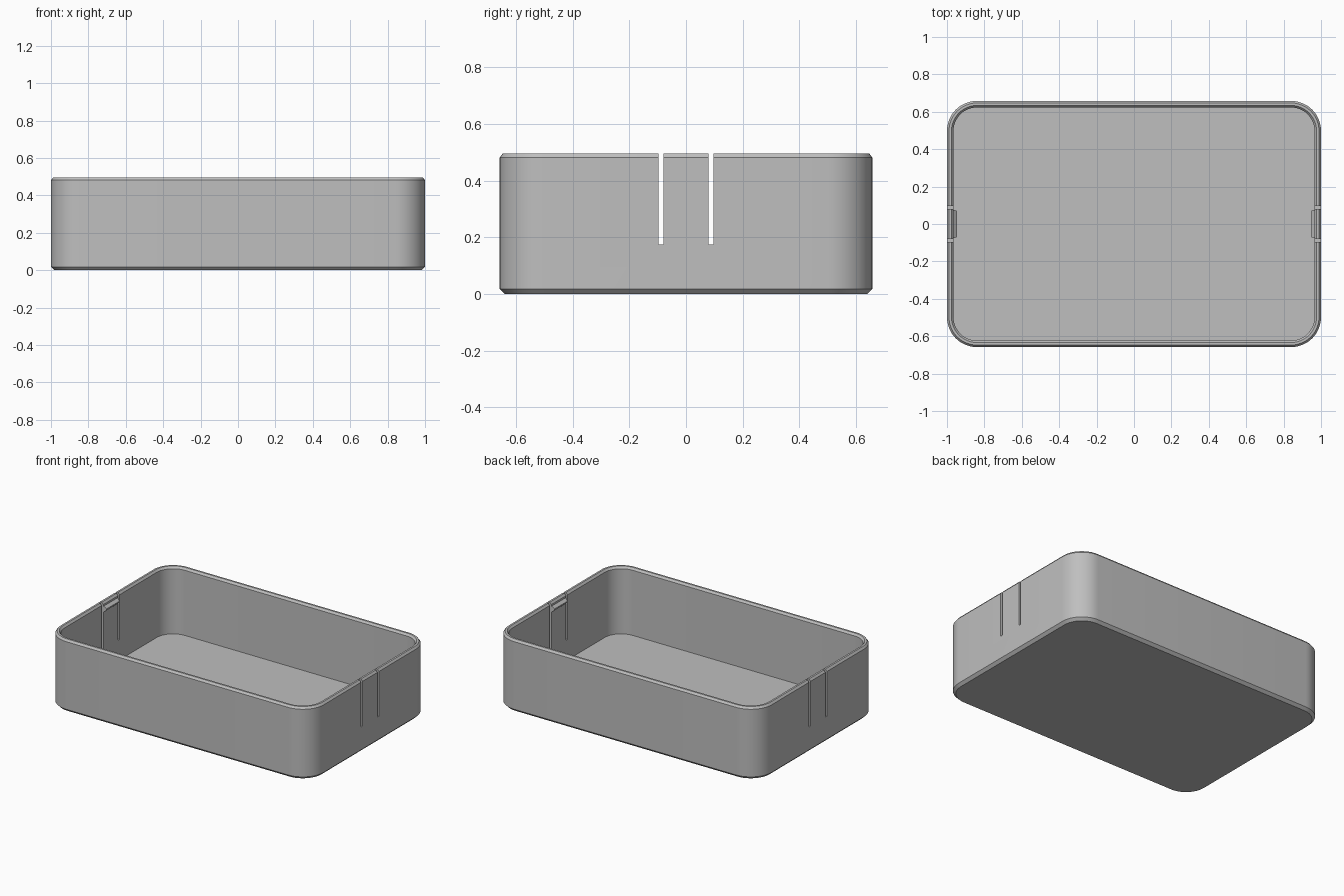
import bpy, bmesh
from math import cos, sin, pi, radians

if "Cube" in bpy.data.objects:
    bpy.data.objects.remove(bpy.data.objects["Cube"])

HALF_X, HALF_Y, HEIGHT = 1.0, 0.658, 0.495
RADIUS, WALL, STEPS = 0.16, 0.035, 12

grey = bpy.data.materials.new("plain_grey")
grey.use_nodes = True
grey.diffuse_color = (0.52, 0.52, 0.52, 1)
grey.node_tree.nodes["Principled BSDF"].inputs["Base Color"].default_value = (0.52, 0.52, 0.52, 1)


def finish(name, bm):
    """Turn a bmesh into a linked grey object."""
    bmesh.ops.recalc_face_normals(bm, faces=bm.faces)
    mesh = bpy.data.meshes.new(name)
    bm.to_mesh(mesh)
    bm.free()
    mesh.materials.append(grey)
    obj = bpy.data.objects.new(name, mesh)
    bpy.context.collection.objects.link(obj)
    return obj


def activate(obj):
    bpy.ops.object.select_all(action='DESELECT')
    obj.select_set(True)
    bpy.context.view_layer.objects.active = obj


def rounded_ring(bm, inset, z):
    """Rounded rectangle of vertices, moved in by inset."""
    ring = []
    r = RADIUS - inset
    for corner, (sx, sy) in enumerate([(1, 1), (-1, 1), (-1, -1), (1, -1)]):
        for i in range(STEPS + 1):
            a = (corner + i / STEPS) * pi / 2
            ring.append(bm.verts.new((sx * (HALF_X - RADIUS) + r * cos(a),
                                      sy * (HALF_Y - RADIUS) + r * sin(a), z)))
    return ring


def bridge(bm, a, b):
    for i in range(len(a)):
        j = (i + 1) % len(a)
        bm.faces.new((a[i], a[j], b[j], b[i]))


# Tray: wall section from underside, over the bevelled rim, to the floor
section = [(0.018, 0), (0, 0.018), (0, HEIGHT - 0.014), (0.011, HEIGHT),
           (WALL - 0.011, HEIGHT), (WALL, HEIGHT - 0.014), (WALL, WALL)]
bm = bmesh.new()
rings = [rounded_ring(bm, inset, z) for inset, z in section]
for lower, upper in zip(rings, rings[1:]):
    bridge(bm, lower, upper)
bm.faces.new(rings[0])
bm.faces.new(rings[-1])
tray = finish("tray", bm)

# Slots: thin cuts either side of each flexible tab
bm = bmesh.new()
for sx in (-1, 1):
    for sy in (-1, 1):
        cube = bmesh.ops.create_cube(bm, size=1)["verts"]
        bmesh.ops.scale(bm, vec=(0.2, 0.017, 0.425), verts=cube)
        bmesh.ops.translate(bm, vec=(sx * HALF_X, sy * 0.0885, 0.3875), verts=cube)
cutter = finish("slot_cutter", bm)
cutter.hide_render = True
activate(tray)
cut = tray.modifiers.new("slots", 'BOOLEAN')
cut.operation = 'DIFFERENCE'
cut.solver = 'EXACT'
cut.object = cutter
bpy.ops.object.modifier_apply(modifier=cut.name)
bpy.data.objects.remove(cutter)
bpy.ops.object.shade_smooth_by_angle(angle=radians(25))

# Catches: small tapered ridges on the inside of each tab
for name, side in (("left_catch", 1), ("right_catch", -1)):
    bm = bmesh.new()
    base_x = side * (HALF_X - WALL + 0.004)
    tip_x = side * (HALF_X - WALL - 0.019)
    loops = []
    for x, half_y, low, high in ((base_x, 0.077, 0.425, 0.472),
                                 (tip_x, 0.07, 0.444, 0.453)):
        loops.append([bm.verts.new((x, y, z)) for y, z in
                      ((-half_y, low), (half_y, low), (half_y, high), (-half_y, high))])
    bridge(bm, *loops)
    for loop in loops:
        bm.faces.new(loop)
    finish(name, bm)
